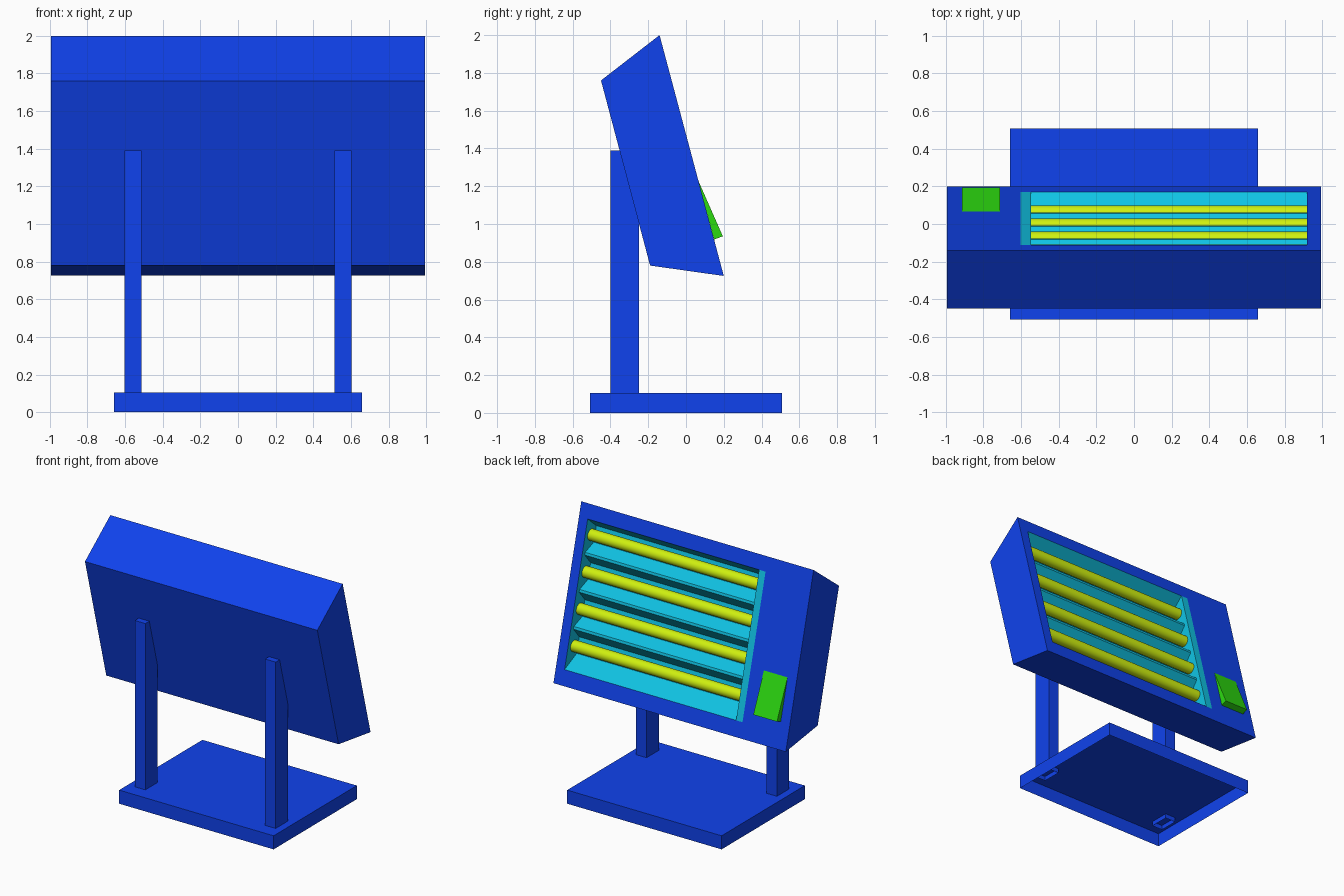
import bpy, bmesh, math
from mathutils import Vector

if "Cube" in bpy.data.objects:
    bpy.data.objects.remove(bpy.data.objects["Cube"])

def material(name, rgb):
    m = bpy.data.materials.new(name)
    m.diffuse_color = (*rgb, 1)
    m.use_nodes = True
    m.node_tree.nodes["Principled BSDF"].inputs["Base Color"].default_value = m.diffuse_color
    return m

BLUE = material("blue", (0.005, 0.055, 0.85))
CYAN = material("cyan", (0.005, 0.55, 0.78))
YELLOW = material("yellow", (0.63, 0.88, 0.005))
GREEN = material("green", (0.025, 0.7, 0.005))

def make(name, verts, faces, mat, flip=False):
    bm = bmesh.new()
    vs = [bm.verts.new(v) for v in verts]
    for f in faces:
        bm.faces.new([vs[i] for i in f])
    bmesh.ops.recalc_face_normals(bm, faces=bm.faces)
    if flip:
        bmesh.ops.reverse_faces(bm, faces=bm.faces)
    me = bpy.data.meshes.new(name)
    bm.to_mesh(me)
    bm.free()
    ob = bpy.data.objects.new(name, me)
    bpy.context.collection.objects.link(ob)
    me.materials.append(mat)
    return ob

def prism(name, profile, x0, x1, mat):
    """Closed (y, z) profile extruded along x."""
    n = len(profile)
    verts = [(x, y, z) for x in (x0, x1) for y, z in profile]
    faces = [(i, (i + 1) % n, n + (i + 1) % n, n + i) for i in range(n)]
    return make(name, verts, faces + [tuple(range(n)), tuple(range(n, 2 * n))], mat)

def open_box(name, x0, x1, y0, y1, z0, z1, mat):
    """Box without a bottom face."""
    verts = [(x, y, z) for z in (z0, z1) for x, y in ((x0, y0), (x1, y0), (x1, y1), (x0, y1))]
    faces = [(i, (i + 1) % 4, 4 + (i + 1) % 4, 4 + i) for i in range(4)] + [(4, 5, 6, 7)]
    return make(name, verts, faces, mat)

# Tilted heater face: s runs down the face, e goes into the housing
TOP, BOTTOM = Vector((-0.14, 2.0)), Vector((0.20, 0.725))
LENGTH = (BOTTOM - TOP).length
DOWN = (BOTTOM - TOP) / LENGTH
INWARD = Vector((DOWN.y, -DOWN.x))

def on_face(x, s, e=0.0):
    p = TOP + DOWN * s + INWARD * e
    return (x, p.x, p.y)

# Stand
open_box("base", -0.66, 0.66, -0.508, 0.508, 0, 0.105, BLUE)
for side, x in (("left", -0.557), ("right", 0.557)):
    open_box(side + "_post", x - 0.045, x + 0.045, -0.40, -0.25, 0.07, 1.39, BLUE)

# Housing with a rectangular opening in its face
W, X0, X1, S0, S1 = 0.993, -0.602, 0.919, 0.11, 1.203
verts = [on_face(-W, 0), on_face(W, 0), on_face(W, LENGTH), on_face(-W, LENGTH),
         on_face(X0, S0), on_face(X1, S0), on_face(X1, S1), on_face(X0, S1),
         (-W, -0.45, 1.76), (W, -0.45, 1.76), (W, -0.19, 0.78), (-W, -0.19, 0.78)]
faces = [(i, (i + 1) % 4, 4 + (i + 1) % 4, 4 + i) for i in range(4)]
faces += [(i, (i + 1) % 4, 8 + (i + 1) % 4, 8 + i) for i in range(4)] + [(8, 9, 10, 11)]
make("housing", verts, faces, BLUE)

# Reflector: a trough behind each tube with ridges between
FIRST, STEP, DEPTH, XS = 0.231, 0.269, 0.125, -0.547
profile = [(S0, 0)]
for k in range(4):
    c = FIRST + STEP * k
    profile += [(c - 0.06, DEPTH), (c + 0.06, DEPTH)]
    if k < 3:
        r = c + STEP / 2
        profile += [(r - 0.01, 0.035), (r + 0.01, 0.035)]
profile.append((S1, 0))
n = len(profile)
verts = [on_face(x, s, e) for x in (XS, X1) for s, e in profile]
faces = [(i, i + 1, n + i + 1, n + i) for i in range(n - 1)]
faces += [tuple(range(n)), tuple(range(n, 2 * n))]
make("reflector", verts, faces, CYAN, flip=True)
make("end_strip", [on_face(X0, S0), on_face(XS, S0), on_face(XS, S1), on_face(X0, S1)],
     [(3, 2, 1, 0)], CYAN)

# Heating tubes
for k in range(4):
    bpy.ops.mesh.primitive_cylinder_add(
        vertices=24, radius=0.043, depth=X1 - XS, rotation=(0, math.pi / 2, 0),
        location=on_face((X0 + 0.055 + X1) / 2, FIRST + STEP * k, 0.075))
    tube = bpy.context.object
    tube.name = f"heating_tube_{k + 1}"
    tube.data.materials.append(YELLOW)
    bpy.ops.object.shade_smooth_by_angle()

# Wedge switch
prism("switch", [(0.065, 1.23), (0.195, 0.935), (0.149, 0.918)], -0.914, -0.712, GREEN)
